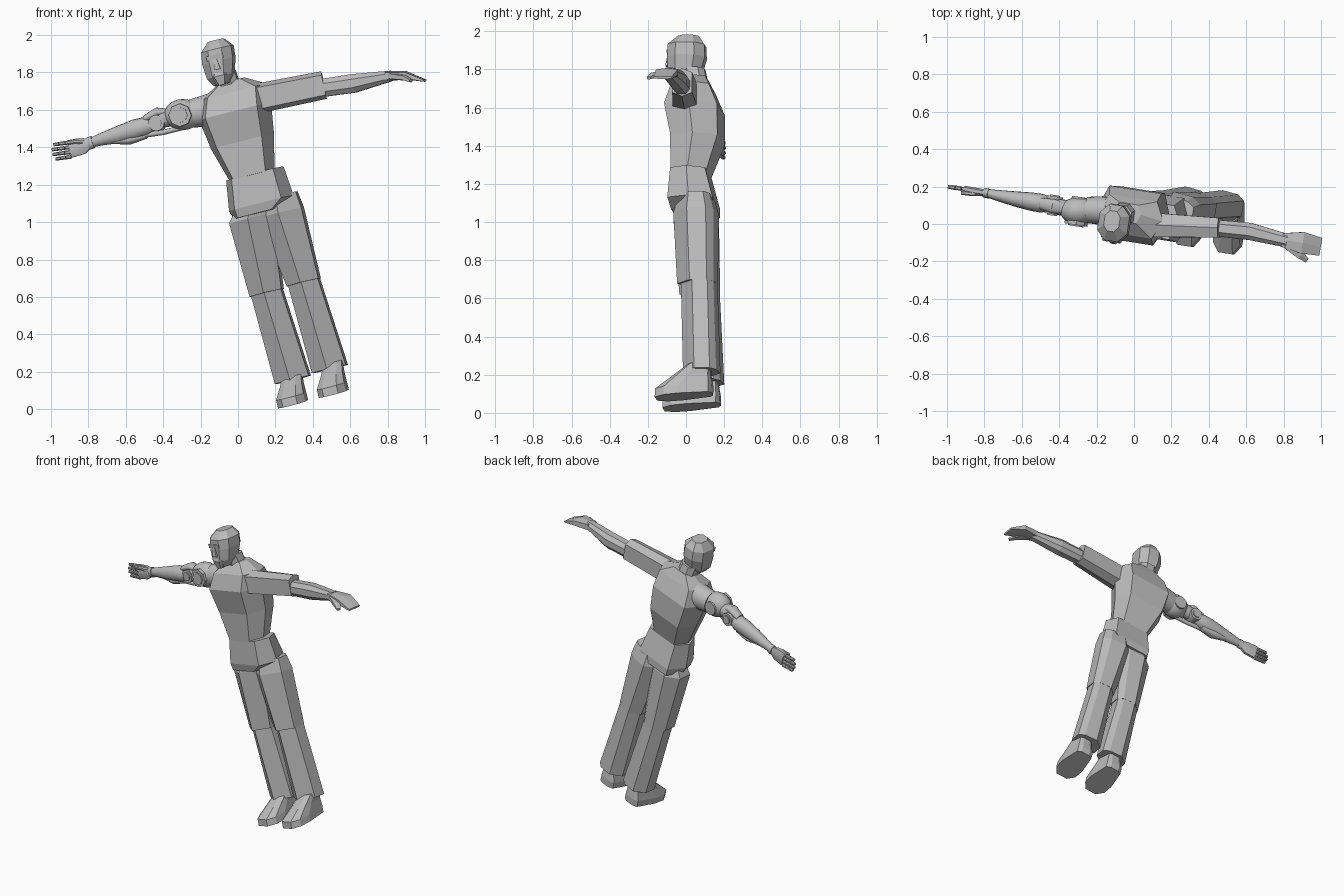
import bpy, bmesh, math
from mathutils import Vector, Matrix

cube = bpy.data.objects.get("Cube")
if cube:
    bpy.data.objects.remove(cube)

mat = bpy.data.materials.new("plain grey")
mat.use_nodes = True
GREY = (0.5, 0.5, 0.5, 1)
mat.diffuse_color = GREY
mat.node_tree.nodes["Principled BSDF"].inputs["Base Color"].default_value = GREY

# Cross-sections: first axis is width, second is depth (front is negative)
HEX = [(.72, -1), (1, 0), (.72, 1), (-.72, 1), (-1, 0), (-.72, -1)]
OCT = [(.45, -1), (1, -.5), (1, .5), (.45, 1), (-.45, 1), (-1, .5), (-1, -.5), (-.45, -1)]
LEG = [(0, -1), (1, -.25), (1, .6), (.6, .9), (-.35, 1), (-1, .4), (-1, -.4)]
BOX = [(1, -1), (1, 1), (-1, 1), (-1, -1)]
ROUND = [(math.cos(i * math.tau / 16), math.sin(i * math.tau / 16)) for i in range(16)]

# The leaning body's own axes
LEAN = Matrix.Rotation(math.radians(-9), 3, 'Z') @ Matrix.Rotation(math.radians(-14), 3, 'Y')
SIDE, DEPTH, UP = LEAN.col[0], LEAN.col[1], LEAN.col[2]


def finish(name, bm, smooth=False):
    bmesh.ops.recalc_face_normals(bm, faces=bm.faces)
    me = bpy.data.meshes.new(name)
    bm.to_mesh(me)
    bm.free()
    me.materials.append(mat)
    ob = bpy.data.objects.new(name, me)
    bpy.context.collection.objects.link(ob)
    if smooth:
        bpy.ops.object.select_all(action='DESELECT')
        ob.select_set(True)
        bpy.context.view_layer.objects.active = ob
        bpy.ops.object.shade_smooth_by_angle(angle=math.radians(35))
    return ob


def loft(name, rings, profile, ex=SIDE, ey=DEPTH, smooth=False):
    """Skin rings of (centre, half width, half depth)."""
    bm = bmesh.new()
    loops = []
    for c, w, d in rings:
        loops.append([bm.verts.new(Vector(c) + ex * (u * w) + ey * (v * d)) for u, v in profile])
    n = len(profile)
    for a, b in zip(loops, loops[1:]):
        for i in range(n):
            bm.faces.new((a[i], a[(i + 1) % n], b[(i + 1) % n], b[i]))
    bm.faces.new(loops[0])
    bm.faces.new(loops[-1])
    return finish(name, bm, smooth)


def limb(name, rings, profile, smooth=True):
    """Loft along a limb; width runs upright and depth runs level across it."""
    axis = (Vector(rings[-1][0]) - Vector(rings[0][0])).normalized()
    across = Vector((0, 0, 1)).cross(axis).normalized()
    return loft(name, rings, profile, axis.cross(across), across, smooth)


def ball(name, c, size):
    bm = bmesh.new()
    bmesh.ops.create_uvsphere(bm, u_segments=20, v_segments=12, radius=1)
    bmesh.ops.transform(bm, matrix=Matrix.Translation(c) @ Matrix.Diagonal((*size, 1)), verts=bm.verts)
    return finish(name, bm, True)


def disc(name, c, r, half, sides=20):
    bm = bmesh.new()
    turn = DEPTH.to_track_quat('Z', 'Y').to_matrix().to_4x4()
    bmesh.ops.create_cone(bm, cap_ends=True, segments=sides, radius1=r, radius2=r, depth=half * 2,
                          matrix=Matrix.Translation(c) @ turn)
    return finish(name, bm, True)


# Torso and shirt tail
loft("torso", [((-.035, .06, 1.755), .075, .05), ((-.02, .04, 1.695), .185, .10),
               ((-.015, .045, 1.59), .2, .14), ((.025, .06, 1.43), .175, .125),
               ((.075, .025, 1.25), .125, .095)], HEX)
loft("shirt_tail", [((.09, .025, 1.26), .16, .092), ((.125, .04, 1.10), .18, .12),
                    ((.105, .05, 1.045), .13, .115)], HEX)

# Head with neck, brow, nose and beard
loft("neck", [((-.04, .06, 1.70), .06, .06), ((-.075, .04, 1.80), .06, .06)], OCT)
loft("head", [((-.085, -.015, 1.735), .038, .06), ((-.092, -.005, 1.78), .07, .087),
              ((-.102, .005, 1.86), .085, .1), ((-.11, .005, 1.925), .083, .097),
              ((-.118, .015, 1.972), .042, .055)], OCT)
FACE = Vector((-.105, .005, 1.865)) - DEPTH * .095
loft("brow", [(FACE + UP * .005, .045, .005), (FACE + UP * .03, .045, .008)], BOX)
loft("nose", [(FACE - UP * .05, .016, .016), (FACE + UP * .01, .008, .008)], BOX)
loft("beard", [(FACE - UP * .135 + DEPTH * .025, .02, .02), (FACE - UP * .085 + DEPTH * .012, .04, .02),
               (FACE - UP * .06 + DEPTH * .018, .028, .016)], HEX)

# Trousers: the thigh overlaps the shin with a slight step in front
LEGS = {"right": [(.09, .05, 1.10), (.07, .05, 1.02), (.152, .07, .622), (.292, .1, .157)],
        "left": [(.215, .05, 1.14), (.232, .05, 1.05), (.35, .058, .678), (.49, .08, .215)]}
for side, (hip, top, knee, hem) in LEGS.items():
    loft(side + "_thigh", [(hip, .1, .09), (top, .115, .118), (knee, .087, .106)], LEG)
    loft(side + "_shin", [(Vector(knee) + UP * .02 + DEPTH * .008, .081, .095), (hem, .093, .097)], LEG)

# Boots, built on a shared sole outline with the heels a little raised
SOLE = [(.5, -1), (.95, -.65), (1, -.1), (.7, .9), (.35, 1), (-.35, 1), (-.7, .9), (-1, -.1), (-.95, -.65), (-.5, -1)]
PITCH = (DEPTH + UP * .09).normalized()
for side, x, y, z in (("right", .3, .03, .031), ("left", .518, -.01, .087)):
    base = Vector((x, y, z))
    loft(side + "_boot", [(base, .08, .15), (base + UP * .045, .08, .15),
                          (base + UP * .1 + PITCH * .035 + SIDE * .01, .064, .105),
                          (base + UP * .16 + PITCH * .08 + SIDE * .02, .052, .06)], SOLE, SIDE, PITCH)

# Natural left arm: sleeve, forearm, open hand and thumb
limb("left_sleeve", [((.1, -.005, 1.66), .08, .065), ((.46, -.02, 1.733), .075, .052)], HEX, False)
limb("left_forearm", [((.42, -.02, 1.713), .048, .044), ((.62, -.04, 1.742), .05, .046),
                      ((.82, -.09, 1.782), .028, .036)], OCT, False)
limb("left_hand", [((.79, -.085, 1.78), .028, .036), ((.9, -.1, 1.785), .022, .058),
                   ((.998, -.122, 1.757), .007, .048)], HEX, False)
limb("left_thumb", [((.82, -.115, 1.78), .018, .022), ((.89, -.165, 1.772), .015, .022),
                    ((.925, -.195, 1.755), .008, .012)], HEX, False)

# Mechanical right arm: shoulder
ball("shoulder_shell", (-.295, .07, 1.575), (.1, .075, .083))
limb("shoulder_link", [((-.14, .07, 1.6), .09, .08), ((-.25, .075, 1.58), .075, .07)], ROUND)
SOCKET = Vector((-.30, .065, 1.572))
disc("shoulder_front_plate", SOCKET - DEPTH * .055, .062, .016, 8)
disc("shoulder_front_cap", SOCKET - DEPTH * .068, .042, .01, 8)
disc("shoulder_back_cap", SOCKET + DEPTH * .07, .045, .01)

# Upper arm and elbow
limb("upper_arm", [((-.3, .07, 1.575), .05, .045), ((-.37, .085, 1.56), .05, .045),
                   ((-.44, .1, 1.542), .042, .036)], ROUND)
ELBOW = Vector((-.43, .1, 1.53))
disc("elbow_hub", ELBOW, .043, .048)
disc("elbow_cap", ELBOW, .028, .055)
limb("upper_arm_guard", [((-.38, .085, 1.59), .018, .03), ((-.43, .095, 1.588), .026, .038),
                         ((-.5, .11, 1.55), .02, .03)], ROUND)
limb("elbow_piston", [((-.3, .06, 1.505), .014, .014), ((-.4, .08, 1.48), .014, .014),
                      ((-.5, .1, 1.465), .014, .014)], ROUND)

# Forearm shells and wrist
limb("right_forearm", [((-.45, .105, 1.52), .034, .036), ((-.49, .11, 1.512), .052, .05),
                       ((-.55, .12, 1.495), .054, .049), ((-.64, .135, 1.468), .046, .04),
                       ((-.74, .155, 1.44), .032, .028), ((-.8, .167, 1.42), .024, .02)], ROUND)
limb("forearm_under_shell", [((-.49, .11, 1.462), .016, .025), ((-.58, .125, 1.44), .026, .034),
                             ((-.68, .145, 1.43), .012, .02)], ROUND)
limb("wrist_ring", [((-.775, .162, 1.428), .034, .026), ((-.8, .167, 1.42), .034, .026)], ROUND)

# Mechanical hand: palm, jointed fingers and thumb
limb("right_palm", [((-.79, .165, 1.422), .024, .018), ((-.83, .172, 1.408), .044, .019),
                    ((-.9, .186, 1.391), .048, .017)], OCT)
for i in range(4):
    root = Vector((-.892, .185, 1.428 - i * .026))
    reach = Vector((-.1, .014, -.015)) * (.98, 1.06, 1.02, .86)[i]
    for j in range(3):
        limb(f"finger_{i + 1}_joint_{j + 1}", [(root + reach * (j / 3), .012 - j * .001, .012),
                                             (root + reach * ((j + .9) / 3), .0105 - j * .001, .01)], OCT)
limb("right_thumb", [((-.82, .165, 1.43), .014, .014), ((-.87, .162, 1.432), .012, .013),
                     ((-.925, .167, 1.422), .01, .01)], OCT)
